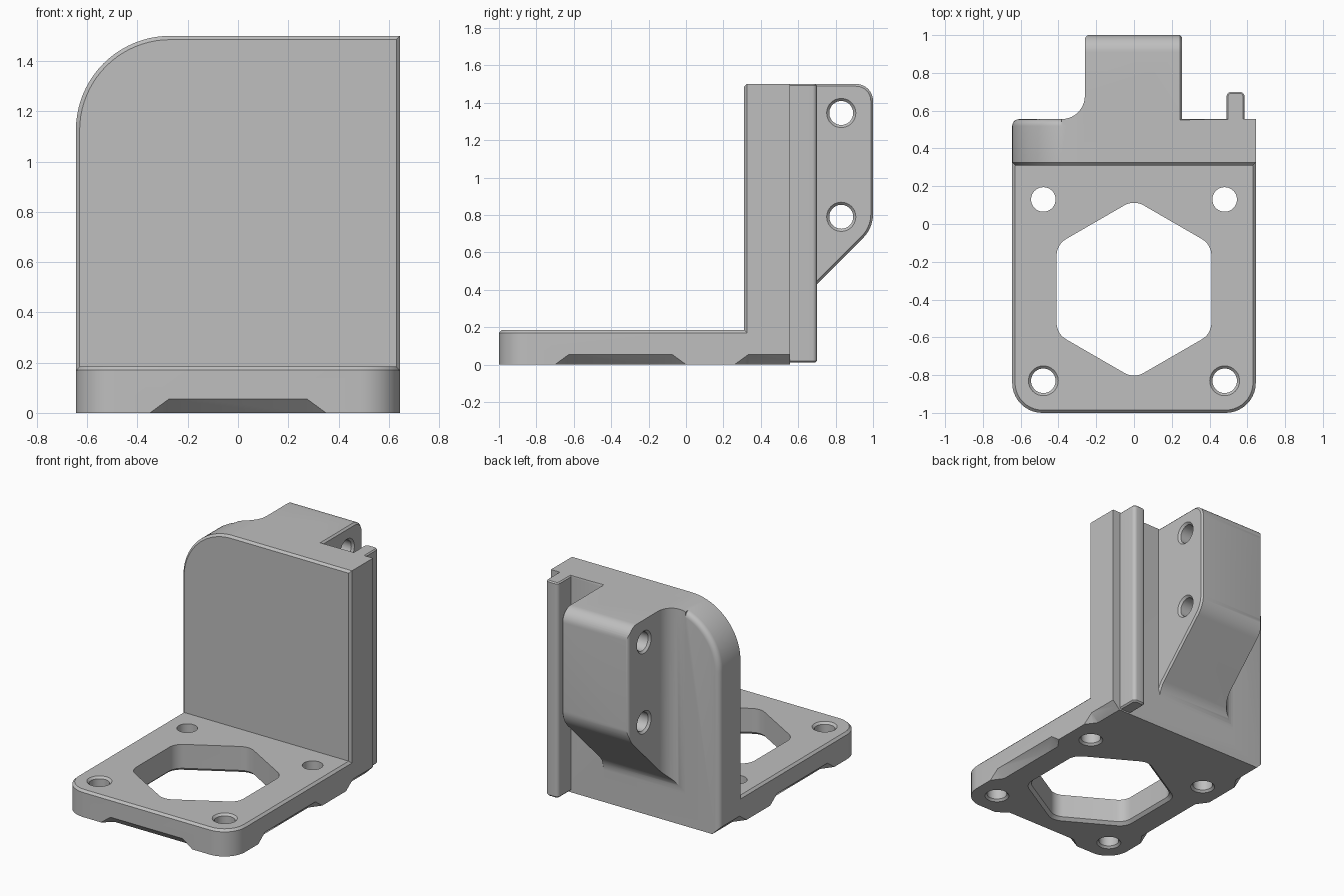
import bpy, bmesh, math
from mathutils import Vector

cube = bpy.data.objects.get("Cube")
if cube:
    bpy.data.objects.remove(cube, do_unlink=True)

grey = bpy.data.materials.new("plain grey")
grey.use_nodes = True
grey.diffuse_color = (0.52, 0.52, 0.52, 1)
grey.node_tree.nodes["Principled BSDF"].inputs["Base Color"].default_value = (0.52, 0.52, 0.52, 1)

W, TOP, BACK, FRONT = 0.645, 1.5, 0.555, 0.31
PLACE = {"x": lambda u, v, w: (w, u, v), "y": lambda u, v, w: (u, w, v), "z": lambda u, v, w: (u, v, w)}


def rounded(points, steps=10):
    """Outline from (u, v) or (u, v, radius) corners."""
    out = []
    for i, p in enumerate(points):
        c = Vector(p[:2])
        if len(p) < 3:
            out.append(tuple(c))
            continue
        a = (Vector(points[i - 1][:2]) - c).normalized()
        b = (Vector(points[(i + 1) % len(points)][:2]) - c).normalized()
        half, r = a.angle(b) / 2, p[2]
        t = r / math.tan(half)
        mid = c + (a + b).normalized() * (r / math.sin(half))
        va, vb, sweep = c + a * t - mid, c + b * t - mid, math.pi - 2 * half
        for k in range(steps + 1):
            s = sweep * k / steps
            out.append(tuple(mid + (va * math.sin(sweep - s) + vb * math.sin(s)) / math.sin(sweep)))
    return out


def circle(u, v, r, n=40):
    return [(u + r * math.cos(2 * math.pi * k / n), v + r * math.sin(2 * math.pi * k / n)) for k in range(n)]


def finish(name, bm):
    bmesh.ops.recalc_face_normals(bm, faces=bm.faces[:])
    mesh = bpy.data.meshes.new(name)
    bm.to_mesh(mesh)
    bm.free()
    mesh.materials.append(grey)
    obj = bpy.data.objects.new(name, mesh)
    bpy.context.collection.objects.link(obj)
    return obj


def loft(name, axis, rings, bevels=()):
    """Closed solid through (position, outline) rings; bevels are (rule, size, segments)."""
    bm = bmesh.new()
    loops = [[bm.verts.new(PLACE[axis](u, v, w)) for u, v in outline] for w, outline in rings]
    bm.faces.new(loops[0])
    bm.faces.new(loops[-1])
    n = len(loops[0])
    for lo, hi in zip(loops, loops[1:]):
        for k in range(n):
            j = (k + 1) % n
            bm.faces.new((lo[k], lo[j], hi[j], hi[k]))
    bmesh.ops.recalc_face_normals(bm, faces=bm.faces[:])
    for rule, size, segments in bevels:
        edges = [e for e in bm.edges if rule(e.verts[0].co, e.verts[1].co)]
        bmesh.ops.bevel(bm, geom=edges, offset=size, segments=segments, profile=0.5,
                        affect="EDGES", clamp_overlap=True)
    return finish(name, bm)


def prism(name, axis, outline, lo, hi, bevels=()):
    return loft(name, axis, [(lo, outline), (hi, outline)], bevels)


def combine(obj, other, operation):
    mod = obj.modifiers.new(operation, "BOOLEAN")
    mod.operation, mod.solver, mod.object = operation, "EXACT", other
    other.hide_render = True
    bpy.context.view_layer.update()
    mesh = bpy.data.meshes.new_from_object(obj.evaluated_get(bpy.context.evaluated_depsgraph_get()))
    obj.modifiers.clear()
    obj.data = mesh
    bpy.data.objects.remove(other, do_unlink=True)


def on(axis, value):
    """Rule: edge lies in the plane axis = value."""
    return lambda a, b: abs(a[axis] - value) < 1e-4 and abs(b[axis] - value) < 1e-4


# Foot plate with rounded front corners
plate = rounded([(-W, 0.45), (-W, -1, 0.16), (W, -1, 0.16), (W, 0.45)])
bracket = prism("mounting_bracket", "z", plate, 0, 0.185, [(on(2, 0.185), 0.015, 1)])

# Upright wall with one rounded top corner
silhouette = rounded([(-W, 0), (W, 0), (W, TOP), (-W, TOP, 0.375)], 20)
at_front, at_back = on(1, FRONT), on(1, BACK)
wall = prism("wall", "y", silhouette, FRONT, BACK, [
    (lambda a, b: at_front(a, b) and a.z + b.z > 0.01, 0.015, 1),
    (lambda a, b: at_back(a, b) and a.x + b.x < -0.56 and a.z + b.z > 0.01, 0.04, 5)])
combine(bracket, wall, "UNION")

# Clamp block: side profile, trimmed by plan outline and wall silhouette
side = rounded([(0.42, TOP), (1, TOP, 0.09), (1, 0.73, 0.18), (BACK, 0.285, 0.15), (BACK, 0.1), (0.42, 0.1)])
block = prism("clamp_block", "x", side, -0.6, 0.255, [(on(0, 0.255), 0.012, 1)])
plan = rounded([(-0.385, 0.4), (-0.385, BACK), (-0.26, BACK, 0.124), (-0.26, 1.001, 0.025),
                (0.3, 1.001), (0.3, 0.4)])
combine(block, prism("plan_trim", "z", plan, 0, 1.6), "INTERSECT")
combine(block, prism("silhouette_trim", "y", silhouette, 0.3, 1.1), "INTERSECT")
combine(bracket, block, "UNION")

# Rail on the back of the wall
rail = rounded([(0.49, 0.5), (0.585, 0.5), (0.585, 0.70, 0.025), (0.49, 0.70, 0.025)], 5)
combine(bracket, prism("rail", "z", rail, 0.01, TOP, [(on(2, 0.01), 0.01, 1), (on(2, TOP), 0.008, 1)]), "UNION")


# Screw holes, with countersunk mouths where open
def drill(axis, u, v, lo, hi, r, sink_lo, sink_hi):
    wide, c = r + 0.014, 0.014
    rings = [(lo - 0.03, wide), (lo, wide), (lo + c, r)] if sink_lo else [(lo - 0.03, r)]
    rings += [(hi - c, r), (hi, wide), (hi + 0.03, wide)] if sink_hi else [(hi + 0.03, r)]
    cutter = loft("hole_cutter", axis, [(w, circle(u, v, s)) for w, s in rings])
    combine(bracket, cutter, "DIFFERENCE")


for x in (-0.48, 0.48):
    drill("z", x, 0.13, 0, 0.185, 0.065, True, False)
    drill("z", x, -0.83, 0, 0.185, 0.065, True, True)
for z in (0.79, 1.345):
    drill("x", 0.83, z, -0.26, 0.255, 0.064, True, True)

# Hexagonal opening, widened underneath
corners = [(0.473 * math.sin(k * math.pi / 3), 0.473 * math.cos(k * math.pi / 3), 0.1) for k in range(6)]
hexagon = rounded(corners, 8)


def scaled_hex(s):
    return [(u * s, v * s - 0.345) for u, v in hexagon]


combine(bracket, loft("opening_cutter", "z", [(-0.03, scaled_hex(1.05)), (0, scaled_hex(1.05)),
                                              (0.02, scaled_hex(1)), (0.25, scaled_hex(1))]), "DIFFERENCE")


# Relief chamfers along the underside edges
def relief(start, end, place):
    bm = bmesh.new()
    for depth, z, grow in ((0.075, -0.02, -0.075), (-0.02, 0.075, -0.075), (-0.02, -0.02, 0.055)):
        for along in (start - grow, end + grow):
            bm.verts.new(place(along, depth, z))
    bmesh.ops.convex_hull(bm, input=bm.verts[:])
    combine(bracket, finish("relief_cutter", bm), "DIFFERENCE")


relief(-0.35, 0.35, lambda t, d, z: (t, d - 1, z))
for sign in (-1, 1):
    for start, end in ((-0.7, 0.0), (0.26, 0.8)):
        relief(start, end, lambda t, d, z: (sign * (W - d), t, z))

# Smooth curved faces, keep edges crisp
bpy.ops.object.select_all(action="DESELECT")
bracket.select_set(True)
bpy.context.view_layer.objects.active = bracket
bpy.ops.object.shade_smooth_by_angle(angle=math.radians(28))
